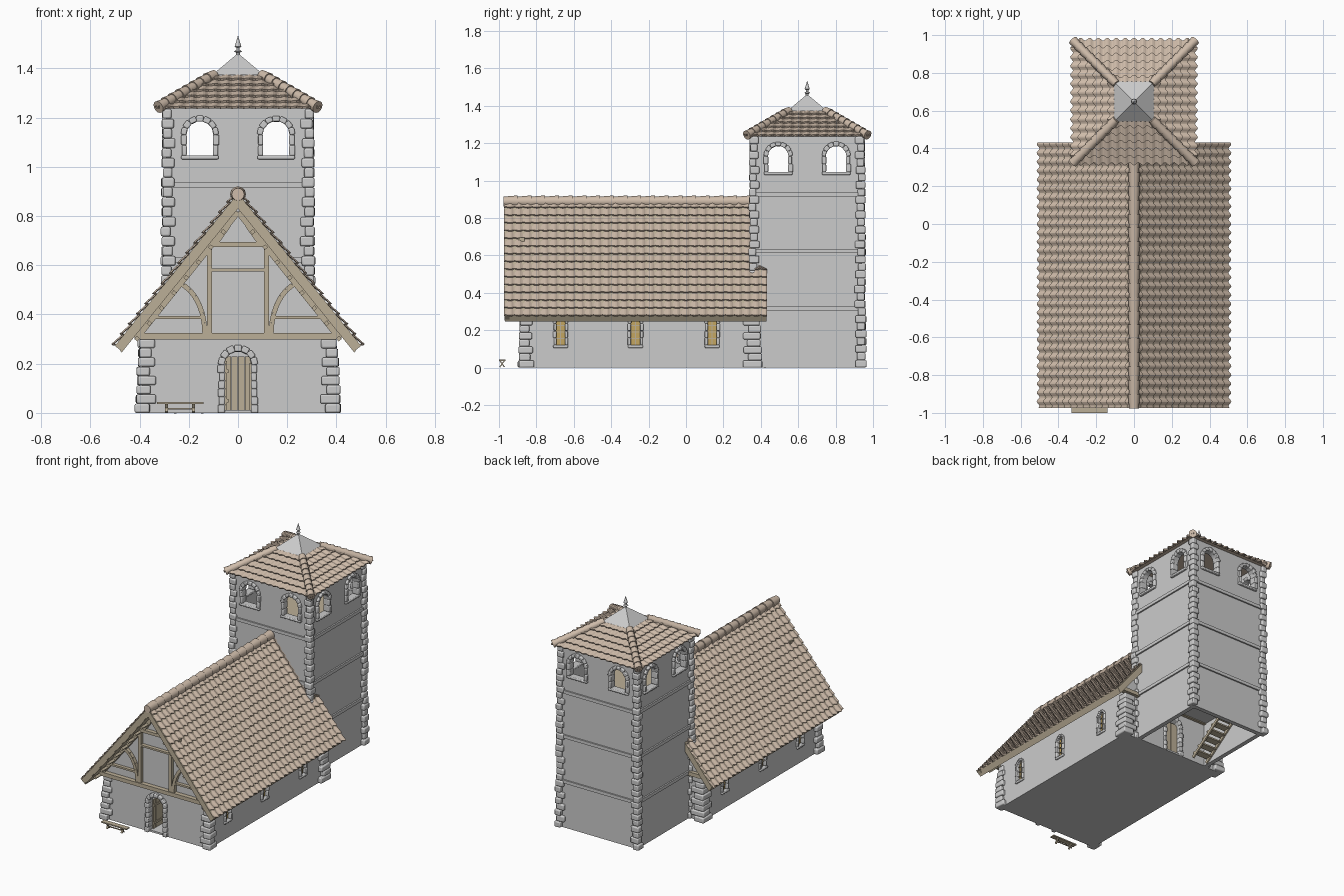
import bpy, bmesh, math, random
from mathutils import Matrix, Vector

if "Cube" in bpy.data.objects:
    bpy.data.objects.remove(bpy.data.objects["Cube"])

random.seed(4)
T = Matrix.Translation
RZ = lambda deg: Matrix.Rotation(math.radians(deg), 4, 'Z')
TY = 0.648          # tower centre in y
SIDES = (-1, 1)


def material(name, rgb):
    m = bpy.data.materials.new(name)
    m.diffuse_color = (*rgb, 1)
    m.use_nodes = True
    m.node_tree.nodes["Principled BSDF"].inputs["Base Color"].default_value = m.diffuse_color
    return m


TILE = material("clay_tile", (0.62, 0.50, 0.40))
WOOD = material("timber", (0.50, 0.43, 0.31))
GLASS = material("amber_glass", (0.55, 0.38, 0.12))


def obj(name, bm, mat=None, bevel=0.0, smooth=False):
    me = bpy.data.meshes.new(name)
    bmesh.ops.recalc_face_normals(bm, faces=bm.faces)
    bm.to_mesh(me)
    bm.free()
    ob = bpy.data.objects.new(name, me)
    bpy.context.collection.objects.link(ob)
    if mat:
        me.materials.append(mat)
    if bevel:
        b = ob.modifiers.new("Bevel", 'BEVEL')
        b.width, b.segments = bevel, 2
    if smooth:
        bpy.ops.object.select_all(action='DESELECT')
        ob.select_set(True)
        bpy.context.view_layer.objects.active = ob
        bpy.ops.object.shade_smooth_by_angle(angle=math.radians(40))
    return ob


def box(bm, M, size):
    bmesh.ops.create_cube(bm, size=1, matrix=M @ Matrix.Diagonal((*size, 1)))


def span(bm, lo, hi):
    lo, hi = Vector(lo), Vector(hi)
    box(bm, T((lo + hi) / 2), hi - lo)


def prism(bm, pts, y0, y1, M=Matrix()):
    """Extrude an xz outline along y."""
    a, b = ([bm.verts.new(M @ Vector((x, y, z))) for x, z in pts] for y in (y0, y1))
    bm.faces.new(a)
    bm.faces.new(b[::-1])
    for i in range(len(pts)):
        j = (i + 1) % len(pts)
        bm.faces.new((a[i], b[i], b[j], a[j]))


def beam(bm, p, q, w, y, d):
    """Timber between two xz points."""
    dx, dz = q[0] - p[0], q[1] - p[1]
    M = T(((p[0] + q[0]) / 2, y, (p[1] + q[1]) / 2)) @ Matrix.Rotation(-math.atan2(dz, dx), 4, 'Y')
    box(bm, M, (math.hypot(dx, dz), d, w))


def arch(w, z0, zs, u=0):
    return [(u - w, z0), (u + w, z0)] + [(u + w * math.cos(math.pi * i / 10), zs + w * math.sin(math.pi * i / 10)) for i in range(11)]


def carve(ob, cutters):
    """Cut prisms (outline, y0, y1, matrix) out of an object."""
    obs = []
    for c in cutters:
        bm = bmesh.new()
        prism(bm, *c)
        cut = obj("cutter", bm)
        cut.hide_render = True
        m = ob.modifiers.new("Cut", 'BOOLEAN')
        m.operation, m.solver, m.object = 'DIFFERENCE', 'EXACT', cut
        obs.append(cut)
    dg = bpy.context.evaluated_depsgraph_get()
    me = bpy.data.meshes.new_from_object(ob.evaluated_get(dg))
    ob.modifiers.clear()
    ob.data = me
    for cut in obs:
        bpy.data.objects.remove(cut)


def arch_frame(bm, M, w, z0, zs, t, d, sill=False):
    """Stone jambs and voussoirs round an opening."""
    n = max(2, round((zs - z0) / 0.034))
    h = (zs - z0) / n
    for s in SIDES:
        for i in range(n):
            k = t + random.uniform(-.003, .006)
            box(bm, M @ T((s * (w + k / 2 - .002), 0, z0 + (i + .5) * h)), (k, d + random.uniform(0, .008), h))
    for i in range(7):
        a = math.pi * (i + .5) / 7
        r = w + t / 2
        box(bm, M @ T((r * math.cos(a), 0, zs + r * math.sin(a))) @ Matrix.Rotation(-a, 4, 'Y'),
            (t + random.uniform(0, .005), d + random.uniform(0, .008), math.pi * r / 7))
    if sill:
        box(bm, M @ T((0, 0, z0 - .007)), (2 * (w + t), d + .006, .016))


def quoins(bm, cx, cy, sx, sy, z1, n, out, size):
    """Stack of alternating corner stones; out and size run (bottom, top)."""
    h = z1 / n
    for i in range(n):
        f = i / n
        o = out[0] + (out[1] - out[0]) * f + random.uniform(-.004, .004)
        s = size[0] + (size[1] - size[0]) * f
        a, b = (s * 1.2, s * .9) if i % 2 else (s * .9, s * 1.2)
        box(bm, T((cx + sx * (o - a / 2), cy + sy * (o - b / 2), (i + .5) * h)) @ RZ(random.uniform(-3, 3)),
            (a, b, h * random.uniform(.95, 1.02)))


def tiles(bm, origin, u, down, length, rows, limit, period=.047):
    """Overlapping rows of wavy tiles; limit(v) gives the u range."""
    u, down = Vector(u), Vector(down).normalized()
    nrm = u.cross(down)
    nrm *= 1 if nrm.z > 0 else -1
    lo = min(limit(length)[0], limit(0)[0])
    hi = max(limit(length)[1], limit(0)[1])
    n = int((hi - lo) / period * 6)
    for r in range(rows):
        v0, v1 = length * r / rows, length * (r + 1) / rows
        lines = []
        for v, h in ((v0, .001), (v1, .011), (v1, .001)):
            a, b = limit(v)
            line = []
            for i in range(n + 1):
                x = lo + (hi - lo) * i / n
                c = math.cos(2 * math.pi * x / period)
                x = min(max(x, a), b)
                line.append(bm.verts.new(Vector(origin) + u * x + down * (v + (.006 * c if v == v1 else 0)) + nrm * (h + .005 * c)))
            lines.append(line)
        for A, B in zip(lines, lines[1:]):
            for i in range(n):
                if (A[i].co - A[i + 1].co).length + (B[i].co - B[i + 1].co).length > 1e-5:
                    bm.faces.new((A[i], A[i + 1], B[i + 1], B[i]))


def ridge(bm, p, q, n, r):
    p, q = Vector(p), Vector(q)
    d = (q - p) / n
    R = d.to_track_quat('Z', 'Y').to_matrix().to_4x4()
    for i in range(n):
        bmesh.ops.create_cone(bm, cap_ends=True, segments=12, radius1=r * .85, radius2=r * 1.08,
                              depth=d.length * 1.05, matrix=T(p + d * (i + .5)) @ R)


# Nave walls, hollow, with doorways and side windows
bm = bmesh.new()
prism(bm, [(-.39, 0), (.39, 0), (.39, .34), (0, .82), (-.39, .34)], -.87, .38)
nave = obj("nave_walls", bm)
WY = (-.67, -.27, .14)
carve(nave, [([(-.36, .012), (.36, .012), (.36, .41), (0, .88), (-.36, .41)], -.84, .35),
             (arch(.055, .012, .195), -1, .6)]
      + [(arch(.025, .12, .235), -.6, .6, T((0, y, 0)) @ RZ(90)) for y in WY])

# Tower walls, hollow, with belfry openings
bm = bmesh.new()
span(bm, (-.292, TY - .292, 0), (.292, TY + .292, 1.24))
tower = obj("tower_walls", bm)
inner = [(-.262, -.1), (.262, -.1), (.262, 1.3), (-.262, 1.3)]
carve(tower, [(inner, -.262, .262, T((0, TY, 0))), (arch(.055, .012, .195), -.5, 0, T((0, TY, 0)))]
      + [(arch(.055, 1.045, 1.13, u), -.5, .5, T((0, TY, 0)) @ RZ(a)) for a in (0, 90) for u in (-.155, .155)])

# String courses and floors
bm = bmesh.new()
for z in (.305, .612, .915):
    span(bm, (-.302, TY - .302, z), (.302, TY + .302, z + .022))
obj("tower_string_courses", bm)
bm = bmesh.new()
span(bm, (-.26, TY - .26, .93), (.26, TY + .26, .943))
obj("belfry_floor", bm, WOOD)

# Corner stones
bm = bmesh.new()
for sx in SIDES:
    for sy in SIDES:
        quoins(bm, sx * .292, TY + sy * .292, sx, sy, 1.235, 31, (.022, .014), (.05, .04))
    quoins(bm, sx * .39, -.87, sx, -1, .30, 8, (.026, .012), (.068, .05))
    quoins(bm, sx * .39, .38, sx, 1, .30, 8, (.026, .012), (.085, .07))
obj("corner_stones", bm, None, .007, True)

# Stone surrounds of doors and openings
bm = bmesh.new()
arch_frame(bm, T((0, -.865, 0)), .055, 0, .195, .025, .045)
arch_frame(bm, T((0, .37, 0)), .055, 0, .195, .025, .05)
for a in range(0, 360, 90):
    for u in (-.155, .155):
        arch_frame(bm, T((0, TY, 0)) @ RZ(a) @ T((u, -.283, 0)), .055, 1.045, 1.13, .021, .045, True)
for s in SIDES:
    for y in WY:
        arch_frame(bm, T((s * .383, y, 0)) @ RZ(90), .025, .12, .235, .015, .03, True)
obj("opening_stones", bm, None, .005, True)

# Side window glass and mullions
bm, bars = bmesh.new(), bmesh.new()
for s in SIDES:
    for y in WY:
        prism(bm, arch(.026, .12, .235), -.004, .004, T((s * .372, y, 0)) @ RZ(90))
        box(bars, T((s * .38, y, .19)), (.008, .005, .14))
        for z in (.155, .19, .225):
            box(bars, T((s * .38, y, z)), (.008, .05, .004))
obj("window_glass", bm, GLASS)
obj("window_bars", bars, WOOD)

# Door leaves: front one open inwards, rear one closed
bm = bmesh.new()
for i in range(4):
    box(bm, T((-.048, -.835 + i * .026, .11)), (.008, .024, .2))
    box(bm, T((-.041 + i * .027, .36, .12)), (.025, .01, .22))
for z in (.05, .17):
    box(bm, T((-.042, -.796, z)), (.006, .1, .014))
span(bm, (.045, -.86, .012), (.055, -.84, .2))
obj("door_leaves", bm, WOOD)

# Gable timber framing
bm = bmesh.new()
for y in (-.883, .388):
    beam(bm, (-.42, .312), (.42, .312), .026, y, .035)
G = -.88
beam(bm, (-.18, .684), (.18, .684), .02, G, .035)
beam(bm, (-.11, .58), (.11, .58), .012, G, .03)
for s in SIDES:
    beam(bm, (s * .115, .32), (s * .115, .69), .02, G, .03)
    beam(bm, (s * .15, .388), (s * .36, .388), .012, G, .025)
    beam(bm, (s * .085, .69), (s * .035, .76), .012, G, .03)
    pts = [(s * (.275 - .14 * math.cos(a * math.pi / 16)), .325 + .21 * math.sin(a * math.pi / 16)) for a in range(9)]
    for p, q in zip(pts, pts[1:]):
        beam(bm, p, q, .02, G, .03)
    beam(bm, (0, .815), (s * .41, .305), .022, G, .03)
    beam(bm, (0, .862), (s * .487, .262), .034, -.957, .028)        # bargeboard
    for i in range(8):                                             # purlin ends
        x = .06 + i * .05
        box(bm, T((s * x, -.91, .81 - 1.24 * x)) @ Matrix.Rotation(s * .89, 4, 'Y'), (.016, .085, .016))
obj("gable_timbers", bm, WOOD)

# Nave roof: boarding, tiles and ridge, notched round the tower
bm = bmesh.new()
for s in SIDES:
    prism(bm, [(0, .893), (s * .495, .279), (s * .473, .245), (0, .83)], -.968, .35)
    prism(bm, [(s * .29, .533), (s * .495, .279), (s * .473, .245), (s * .29, .472)], .35, .43)
obj("nave_roof_boarding", bm, WOOD)
bm = bmesh.new()
for s in SIDES:
    tiles(bm, (0, 0, .893), (0, 1, 0), (s * .5, 0, -.62), .795, 15,
          lambda v: (-.973, .432 if v > .47 else .352))
obj("nave_roof_tiles", bm, TILE)
bm = bmesh.new()
ridge(bm, (0, -.975, .888), (0, .345, .888), 18, .03)
obj("nave_ridge_tiles", bm, TILE, smooth=True)

# Tower roof: core, tiles, hips, lead cap and finial
bm = bmesh.new()
M = T((0, TY, 1.303)) @ RZ(45)
bmesh.ops.create_cone(bm, cap_ends=True, segments=4, radius1=.32 * 2 ** .5, radius2=.09 * 2 ** .5, depth=.134, matrix=M)
obj("tower_roof_core", bm, TILE)
bm, hips = bmesh.new(), bmesh.new()
L = math.hypot(.235, .138)
for a in range(0, 360, 90):
    R = RZ(a)
    tiles(bm, Vector((0, TY, 0)) + R @ Vector((0, -.09, 1.374)), R @ Vector((1, 0, 0)), R @ Vector((0, -.235, -.138)),
          L, 6, lambda v: (-.09 - .235 * v / L, .09 + .235 * v / L))
    c = R @ Vector((1, 1, 0))
    ridge(hips, Vector((0, TY, 1.374)) + c * .095, Vector((0, TY, 1.243)) + c * .323, 8, .024)
obj("tower_roof_tiles", bm, TILE)
obj("tower_hip_tiles", hips, TILE, smooth=True)
bm = bmesh.new()
bmesh.ops.create_cone(bm, cap_ends=True, segments=4, radius1=.106 * 2 ** .5, radius2=.003, depth=.087, matrix=T((0, TY, 1.416)) @ RZ(45))
obj("tower_cap", bm)
bm = bmesh.new()
prof = [(.008, 1.44), (.008, 1.463), (.016, 1.469), (.007, 1.475), (.006, 1.483), (.014, 1.489), (.010, 1.5), (.0005, 1.533)]
vs = [bm.verts.new((r, TY, z)) for r, z in prof]
es = [bm.edges.new(e) for e in zip(vs, vs[1:])]
bmesh.ops.spin(bm, geom=vs + es, cent=(0, TY, 0), axis=(0, 0, 1), angle=2 * math.pi, steps=12, use_merge=True)
obj("finial", bm, smooth=True)

# Staircase inside the tower base
bm = bmesh.new()
for i in range(9):
    y, z = .42 + i * .045, .03 + i * .032
    span(bm, (-.26, y, z), (-.14, y + .05, z + .01))
for x in (-.255, -.145):
    box(bm, T((x, .62, .15)) @ Matrix.Rotation(math.atan2(.032, .045), 4, 'X'), (.01, .5, .02))
obj("tower_stairs", bm, WOOD)

# Bench in front with crossed legs
bm = bmesh.new()
span(bm, (-.33, -1, .036), (-.14, -.966, .044))
span(bm, (-.29, -.986, .014), (-.18, -.98, .02))
for x in (-.29, -.18):
    for s in SIDES:
        box(bm, T((x, -.983, .02)) @ Matrix.Rotation(s * .62, 4, 'X'), (.012, .006, .042))
obj("bench", bm, WOOD)
